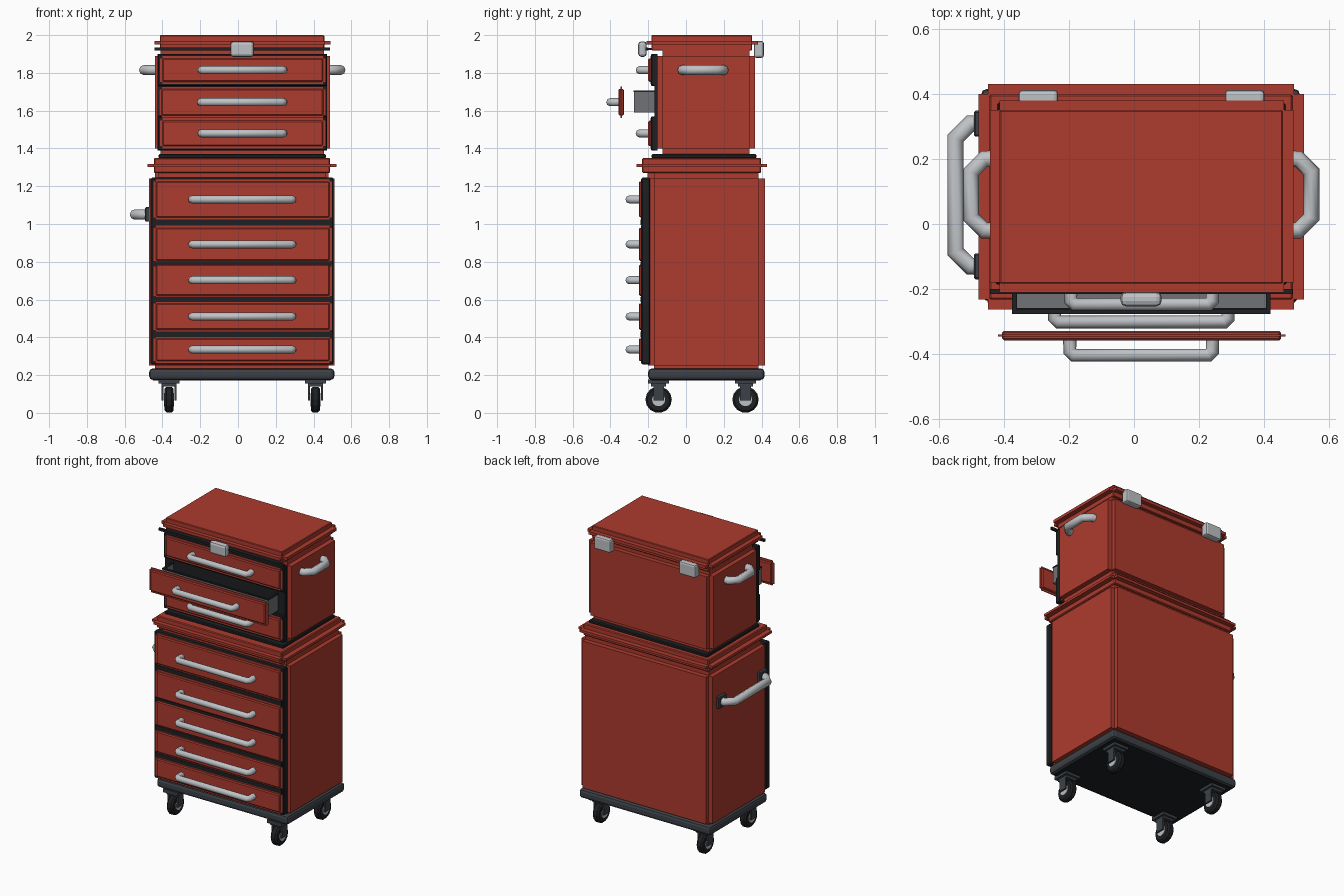
import bpy, bmesh
from math import pi
from mathutils import Matrix, Vector

if "Cube" in bpy.data.objects:
    bpy.data.objects.remove(bpy.data.objects["Cube"])


def material(name, rgb):
    m = bpy.data.materials.new(name)
    m.use_nodes = True
    m.diffuse_color = (*rgb, 1)
    m.node_tree.nodes["Principled BSDF"].inputs["Base Color"].default_value = (*rgb, 1)
    return m


RED = material("red paint", (0.42, 0.043, 0.027))
BLACK = material("black trim", (0.013, 0.014, 0.016))
SLATE = material("dark slate", (0.045, 0.053, 0.062))
GREY = material("drawer grey", (0.16, 0.17, 0.18))
METAL = material("light metal", (0.52, 0.54, 0.56))


def finish(ob, mat, bevel=0, segments=1):
    ob.data.materials.append(mat)
    if bevel:
        b = ob.modifiers.new("bevel", "BEVEL")
        b.width, b.segments = bevel, segments
    return ob


def boxes(name, mat, *spans, bevel=0, segments=1):
    """One object from boxes, each given as (x0, x1, y0, y1, z0, z1)."""
    bm = bmesh.new()
    for x0, x1, y0, y1, z0, z1 in spans:
        mid = Vector((x0 + x1, y0 + y1, z0 + z1)) / 2
        size = Matrix.Diagonal((x1 - x0, y1 - y0, z1 - z0, 1))
        bmesh.ops.create_cube(bm, size=1, matrix=Matrix.Translation(mid) @ size)
    me = bpy.data.meshes.new(name)
    bm.to_mesh(me)
    bm.free()
    ob = bpy.data.objects.new(name, me)
    bpy.context.collection.objects.link(ob)
    return finish(ob, mat, bevel, segments)


def notched(name, mat, x0, x1, y0, y1, z0, z1, n=0.03):
    """Block with square notches along its vertical corners."""
    return boxes(name, mat, (x0, x1, y0 + n, y1 - n, z0, z1),
                 (x0 + n, x1 - n, y0, y1, z0, z1))


def tube(name, mat, points, radius):
    cu = bpy.data.curves.new(name, "CURVE")
    cu.dimensions = "3D"
    cu.bevel_depth, cu.bevel_resolution, cu.use_fill_caps = radius, 2, True
    sp = cu.splines.new("POLY")
    sp.points.add(len(points) - 1)
    for p, co in zip(sp.points, points):
        p.co = (*co, 1)
    ob = bpy.data.objects.new(name, cu)
    bpy.context.collection.objects.link(ob)
    return finish(ob, mat)


def u_path(a, b, out, cut):
    """U-shaped path from a to b, pushed along out with clipped corners."""
    a, b, out = Vector(a), Vector(b), Vector(out)
    along = (b - a).normalized() * cut
    back = out.normalized() * cut
    return [a, a + out - back, a + out + along, b + out - along, b + out - back, b]


def cylinder_x(name, mat, at, radius, width, sides):
    bpy.ops.mesh.primitive_cylinder_add(vertices=sides, radius=radius, depth=width,
                                        location=at, rotation=(0, pi / 2, 0))
    ob = bpy.context.object
    ob.name = name
    return finish(ob, mat)


def drawer_front(name, x0, x1, y, z0, z1, hx0, hx1, reach):
    """Panel with a fine projecting rim and a bar handle; y is its front."""
    boxes(name + "_panel", RED, (x0, x1, y, y + 0.03, z0, z1), bevel=0.006)
    r = 0.013
    boxes(name + "_rim", RED, (x0 - r, x1 + r, y + 0.012, y + 0.018, z0, z1),
          (x0, x1, y + 0.012, y + 0.018, z0 - r, z1 + r))
    z = (z0 + z1) / 2
    t = 0.021
    tube(name + "_handle", METAL,
         u_path((hx0 + t, y + 0.01, z), (hx1 - t, y + 0.01, z), (0, t - reach - 0.01, 0), 0.012), t)


# Casters
for side, x in (("right", -0.365), ("left", 0.41)):
    for end, y in (("front", -0.145), ("back", 0.315)):
        n = f"{end}_{side}_caster"
        cylinder_x(n + "_tyre", BLACK, (x, y, 0.07), 0.07, 0.046, 14).modifiers.new(
            "bevel", "BEVEL").width = 0.01
        cylinder_x(n + "_hub", METAL, (x, y, 0.07), 0.035, 0.054, 12)
        boxes(n + "_fork", SLATE, (x - 0.04, x - 0.029, y - 0.028, y + 0.028, 0.065, 0.16),
              (x + 0.029, x + 0.04, y - 0.028, y + 0.028, 0.065, 0.16),
              (x - 0.04, x + 0.04, y - 0.04, y + 0.04, 0.14, 0.16),
              (x - 0.055, x + 0.055, y - 0.055, y + 0.055, 0.155, 0.178))

# Base tray
boxes("base_tray", SLATE, (-0.47, 0.51, -0.2, 0.415, 0.175, 0.235), bevel=0.018, segments=2)
boxes("tray_underside", BLACK, (-0.45, 0.49, -0.18, 0.395, 0.172, 0.18))

# Lower cabinet
boxes("lower_core", RED, (-0.44, 0.48, -0.17, 0.385, 0.23, 1.28))
notched("lower_body", RED, -0.47, 0.51, -0.2, 0.417, 0.25, 1.24)
boxes("lower_neck", RED, (-0.42, 0.465, -0.205, 0.38, 1.235, 1.28))
boxes("lower_top", RED, (-0.445, 0.488, -0.232, 0.398, 1.27, 1.35), bevel=0.005)
notched("lower_top_rim", RED, -0.478, 0.522, -0.262, 0.43, 1.302, 1.318)
boxes("lower_front_frame", BLACK, (-0.462, 0.505, -0.235, -0.19, 0.255, 1.245), bevel=0.006)
for i, (z0, z1) in enumerate([(0.275, 0.395), (0.44, 0.58), (0.62, 0.785),
                              (0.805, 0.98), (1.035, 1.225)]):
    drawer_front(f"lower_drawer_{i + 1}", -0.435, 0.485, -0.25, z0, z1, -0.265, 0.31, 0.072)
for z in (0.417, 0.6, 0.788, 1.01):
    boxes("lower_divider", BLACK, (-0.45, 0.495, -0.241, -0.23, z - 0.014, z + 0.014))

# Push handle on the right side
tube("push_handle", METAL, u_path((-0.47, -0.13, 1.05), (-0.47, 0.308, 1.05),
                                  (-0.078, 0, 0), 0.045), 0.027)
for y in (-0.13, 0.308):
    boxes("push_handle_mount", SLATE, (-0.492, -0.465, y - 0.04, y + 0.04, 1.012, 1.09), bevel=0.005)

# Upper chest
boxes("upper_foot", BLACK, (-0.42, 0.465, -0.182, 0.372, 1.348, 1.37), bevel=0.005)
boxes("upper_core", RED, (-0.41, 0.455, -0.125, 0.335, 1.36, 1.93))
notched("upper_body", RED, -0.44, 0.488, -0.155, 0.365, 1.4, 1.89)
boxes("upper_opening", BLACK, (-0.425, 0.47, -0.168, -0.15, 1.39, 1.9))
for name, z0, z1 in (("top", 1.73, 1.9), ("bottom", 1.39, 1.57)):
    boxes(name + "_drawer_frame", BLACK, (-0.425, 0.47, -0.186, -0.15, z0, z1), bevel=0.005)
    drawer_front(f"upper_{name}_drawer", -0.4, 0.45, -0.2, z0 + 0.023, z1 - 0.023,
                 -0.215, 0.262, 0.068)

# Open middle drawer with its tray
drawer_front("open_drawer", -0.405, 0.452, -0.358, 1.575, 1.715, -0.218, 0.262, 0.066)
boxes("open_drawer_tray", GREY, (-0.372, 0.417, -0.275, -0.16, 1.59, 1.6),
      (-0.372, -0.362, -0.275, -0.16, 1.59, 1.7), (0.407, 0.417, -0.275, -0.16, 1.59, 1.7),
      (-0.372, 0.417, -0.275, -0.265, 1.59, 1.7))
boxes("open_drawer_edge", BLACK, (-0.374, -0.36, -0.277, -0.16, 1.698, 1.706),
      (0.405, 0.419, -0.277, -0.16, 1.698, 1.706), (-0.374, 0.419, -0.277, -0.263, 1.698, 1.706))
boxes("open_drawer_lining", BLACK, (-0.361, 0.406, -0.264, -0.258, 1.6, 1.7))

# Lid, front strip, latch and hinges
boxes("lid", RED, (-0.413, 0.457, -0.183, 0.35, 1.918, 2.0), bevel=0.004)
notched("lid_rim", RED, -0.443, 0.49, -0.21, 0.38, 1.95, 1.97)
boxes("lid_front_strip", BLACK, (-0.443, 0.487, -0.215, -0.2, 1.918, 1.934),
      (-0.4, 0.445, -0.215, -0.17, 1.92, 1.932))
boxes("latch", METAL, (-0.041, 0.085, -0.253, -0.208, 1.885, 1.967), bevel=0.016, segments=2)
for x in (-0.355, 0.279):
    boxes("hinge", METAL, (x, x + 0.122, 0.36, 0.412, 1.88, 1.968), bevel=0.012, segments=2)

# Carry handles on both sides of the chest
for name, x, out in (("right", -0.43, -0.07), ("left", 0.478, 0.067)):
    tube(name + "_carry_handle", METAL, u_path((x, -0.02, 1.815), (x, 0.2, 1.815),
                                              (out, 0, 0), 0.04), 0.026)
